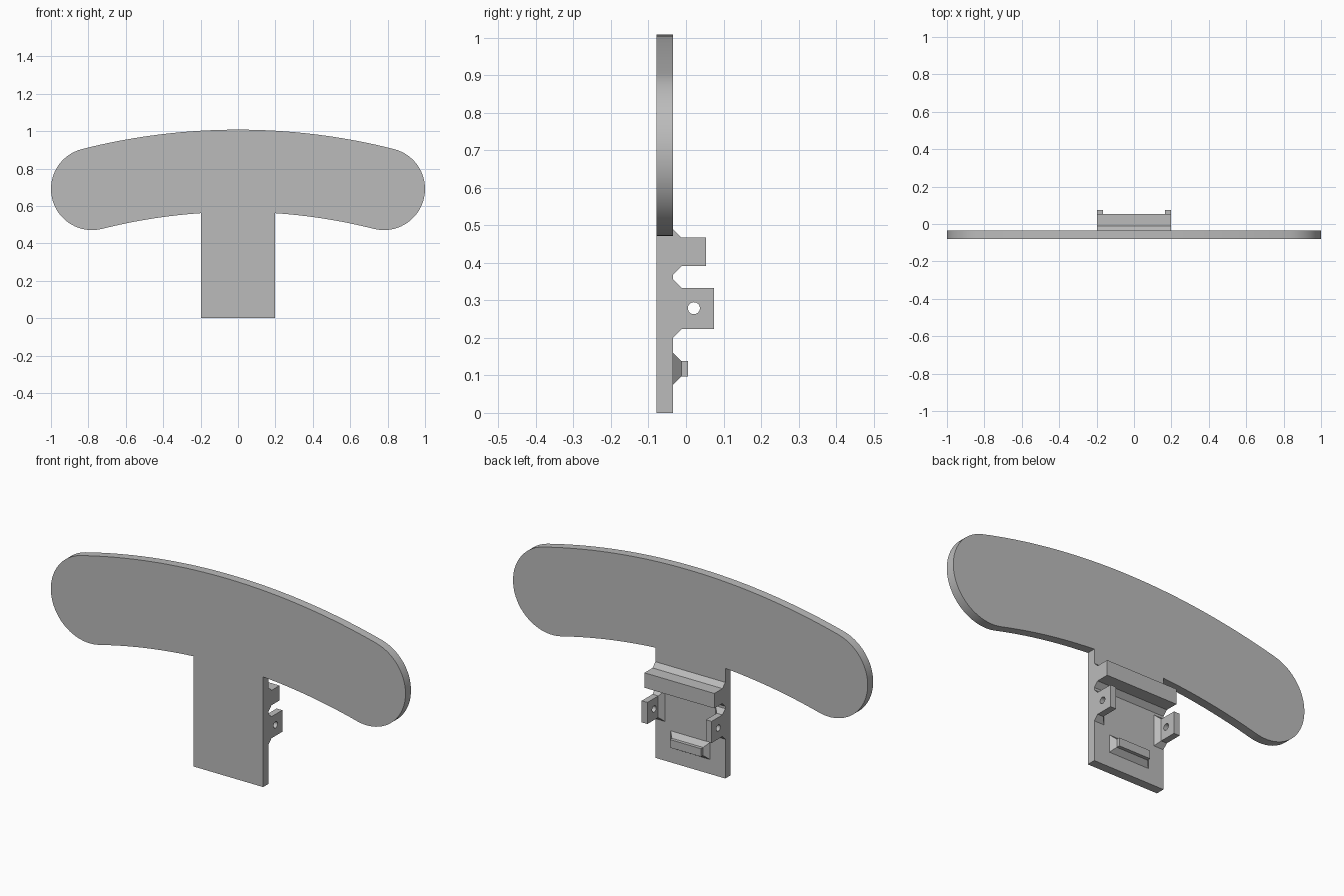
import bpy, bmesh
from math import sin, cos, pi, asin, sqrt, radians

cube = bpy.data.objects.get("Cube")
if cube:
    bpy.data.objects.remove(cube, do_unlink=True)

grey = bpy.data.materials.new("plain grey")
grey.use_nodes = True
COLOUR = (0.5, 0.5, 0.5, 1)
grey.diffuse_color = COLOUR
grey.node_tree.nodes["Principled BSDF"].inputs["Base Color"].default_value = COLOUR

FRONT, BACK = -0.079, -0.035    # plate faces
CHAMFER = 0.023                 # flare at the foot of each fitting
STEM = 0.197                    # stem half width


def finish(name, bm):
    bmesh.ops.recalc_face_normals(bm, faces=bm.faces)
    mesh = bpy.data.meshes.new(name)
    bm.to_mesh(mesh)
    bm.free()
    obj = bpy.data.objects.new(name, mesh)
    bpy.context.collection.objects.link(obj)
    mesh.materials.append(grey)
    return obj


def arc(cx, cz, r, start, end, steps):
    angles = [start + (end - start) * i / steps for i in range(steps + 1)]
    return [(cx + r * cos(a), cz + r * sin(a)) for a in angles]


def flared_block(name, x0, x1, z0, z1, y_end, flare_left, flare_right):
    """Block rising from the plate's back, with a chamfered foot."""
    bm = bmesh.new()
    rings = []
    for y, c in ((BACK - 0.005, CHAMFER), (BACK, CHAMFER), (BACK + CHAMFER, 0), (y_end, 0)):
        xa, xb = x0 - c * flare_right, x1 + c * flare_left
        corners = ((xa, z0 - c), (xb, z0 - c), (xb, z1 + c), (xa, z1 + c))
        rings.append([bm.verts.new((x, y, z)) for x, z in corners])
    for a, b in zip(rings, rings[1:]):
        for i in range(4):
            j = (i + 1) % 4
            bm.faces.new((a[i], a[j], b[j], b[i]))
    bm.faces.new(rings[0])
    bm.faces.new(rings[-1])
    return finish(name, bm)


# Curved paddle and stem, one outline extruded through the plate thickness
TOP, R, END_R = 1.008, 3.4, 0.22
centre_z = TOP - R
tilt = asin(0.78 / (R - END_R))
end_z = centre_z + (R - END_R) * cos(tilt)
inner = R - 2 * END_R
stem_angle = asin(STEM / inner)

outline = [(STEM, 0)]
outline += arc(0, centre_z, inner, pi / 2 - stem_angle, pi / 2 - tilt, 12)
outline += arc(0.78, end_z, END_R, -pi / 2 - tilt, pi / 2 - tilt, 32)[1:]
outline += arc(0, centre_z, R, pi / 2 - tilt, pi / 2, 18)[1:]
outline += [(-x, z) for x, z in reversed(outline[:-1])]

bm = bmesh.new()
face = bm.faces.new([bm.verts.new((x, FRONT, z)) for x, z in outline])
extruded = bmesh.ops.extrude_face_region(bm, geom=[face])["geom"]
moved = [v for v in extruded if isinstance(v, bmesh.types.BMVert)]
bmesh.ops.translate(bm, verts=moved, vec=(0, BACK - FRONT, 0))
plate = finish("paddle_plate", bm)

# Upper rail and lower ledge on the back of the stem
flared_block("upper_rail", -STEM, STEM, 0.391, 0.467, 0.053, 0, 0)
flared_block("lower_ledge", -0.088, 0.088, 0.097, 0.138, 0.005, 1, 1)

# Side lugs, each with a drilled pin hole
bpy.ops.mesh.primitive_cylinder_add(vertices=32, radius=0.016, depth=1,
                                    location=(0, 0.021, 0.279), rotation=(0, pi / 2, 0))
drill = bpy.context.object
drill.name = "pin_hole_cutter"
drill.hide_render = True
for name, side in (("left_lug", 1), ("right_lug", -1)):
    x0, x1 = sorted((side * 0.165, side * STEM))
    lug = flared_block(name, x0, x1, 0.223, 0.333, 0.075, side < 0, side > 0)
    cut = lug.modifiers.new("pin hole", 'BOOLEAN')
    cut.operation = 'DIFFERENCE'
    cut.solver = 'EXACT'
    cut.object = drill
    bpy.context.view_layer.objects.active = lug
    bpy.ops.object.modifier_apply(modifier=cut.name)
bpy.data.objects.remove(drill, do_unlink=True)

# Smooth the curved rim and holes, keep the edges crisp
bpy.ops.object.select_all(action='DESELECT')
for name in ("paddle_plate", "left_lug", "right_lug"):
    obj = bpy.data.objects[name]
    obj.select_set(True)
    bpy.context.view_layer.objects.active = obj
bpy.ops.object.shade_smooth_by_angle(angle=radians(30))
